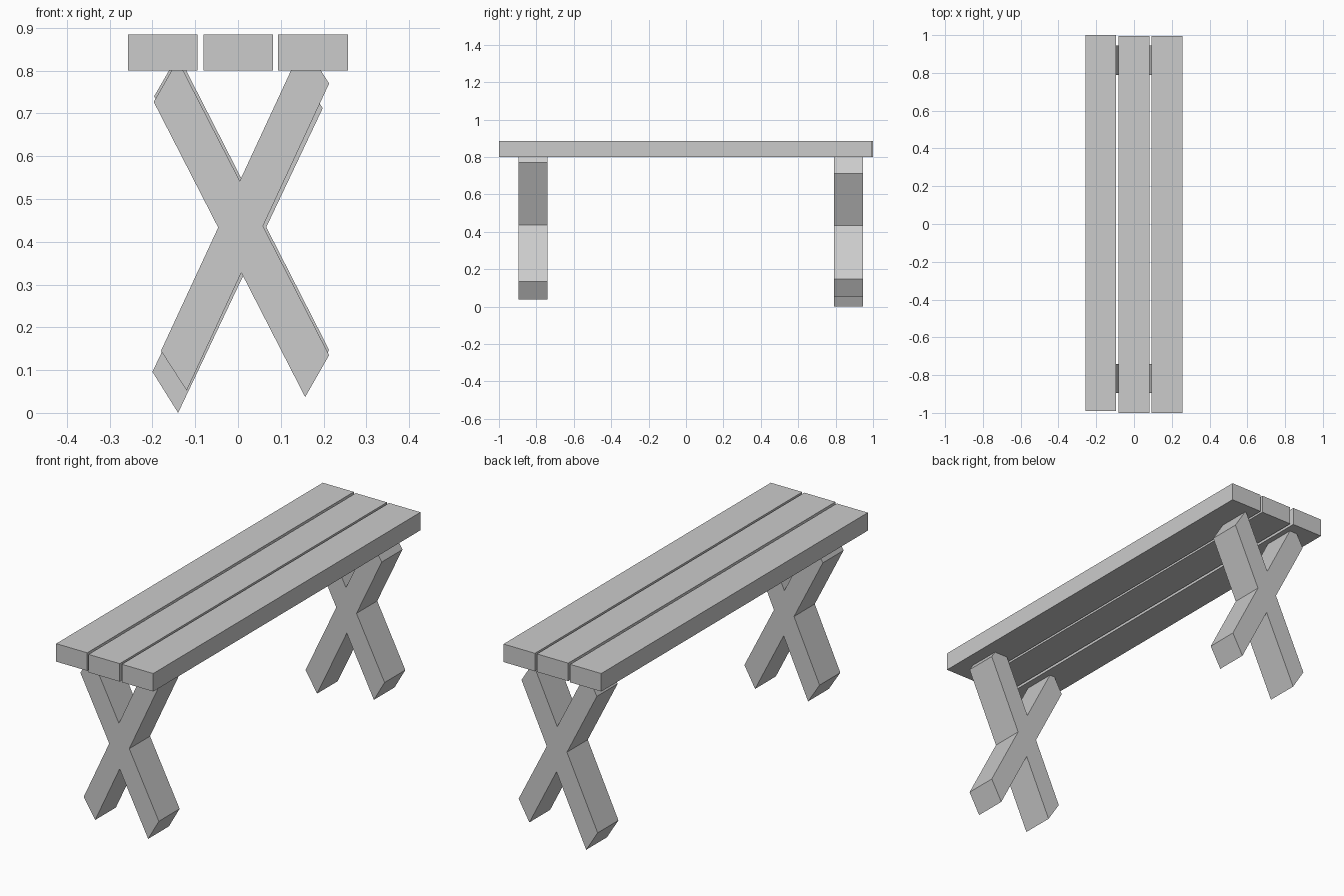
import bpy
import bmesh
from mathutils import Vector
from mathutils.geometry import intersect_line_line

cube = bpy.data.objects.get("Cube")
if cube:
    bpy.data.objects.remove(cube, do_unlink=True)

GREY = (0.6, 0.6, 0.6, 1)
grey = bpy.data.materials.new("plain grey")
grey.use_nodes = True
grey.diffuse_color = GREY
grey.node_tree.nodes["Principled BSDF"].inputs["Base Color"].default_value = GREY


def prism(name, outline, y0, y1):
    """Extrude an (x, z) outline from y0 to y1."""
    bm = bmesh.new()
    face = bm.faces.new([bm.verts.new((x, y0, z)) for x, z in outline])
    grown = bmesh.ops.extrude_face_region(bm, geom=[face])["geom"]
    for v in grown:
        if isinstance(v, bmesh.types.BMVert):
            v.co.y = y1
    bmesh.ops.recalc_face_normals(bm, faces=bm.faces)
    mesh = bpy.data.meshes.new(name)
    bm.to_mesh(mesh)
    bm.free()
    mesh.materials.append(grey)
    obj = bpy.data.objects.new(name, mesh)
    bpy.context.collection.objects.link(obj)


def crossing(a, b):
    """Point where two beam edges cross."""
    p = intersect_line_line(*[Vector((*q, 0)) for q in (*a, *b)])[0]
    return p.x, p.y


def crossed_legs(name, left_edge, left_run, right_edge, right_run, y0, y1):
    """Two crossing beams as one solid; each has a (outer, inner) foot end and a run to its top."""
    def beam(foot, run):
        return [(p, (p[0] + run[0], p[1] + run[1])) for p in foot]
    lo, li = beam(left_edge, left_run)
    ro, ri = beam(right_edge, right_run)
    outline = [lo[0], li[0], crossing(li, ri), ri[0], ro[0], crossing(ro, li),
               li[1], lo[1], crossing(lo, ro), ro[1], ri[1], crossing(lo, ri)]
    prism(name, outline, y0, y1)


# Seat planks, slightly staggered lengthwise
for name, x0, x1, y0, y1 in (("left_plank", 0.093, 0.257, -1, 0.995),
                             ("middle_plank", -0.081, 0.082, -1, 0.995),
                             ("right_plank", -0.257, -0.095, -0.99, 1)):
    prism(name, [(x0, 0.8), (x1, 0.8), (x1, 0.885), (x0, 0.885)], y0, y1)

# Crossed leg pairs
crossed_legs("front_legs", [(-0.18, 0.145), (-0.12, 0.052)], (0.333, 0.718),
             [(0.213, 0.135), (0.157, 0.037)], (-0.354, 0.69), -0.895, -0.74)
crossed_legs("back_legs", [(-0.2, 0.096), (-0.14, 0)], (0.338, 0.712),
             [(0.213, 0.147), (0.157, 0.05)], (-0.353, 0.69), 0.79, 0.945)
